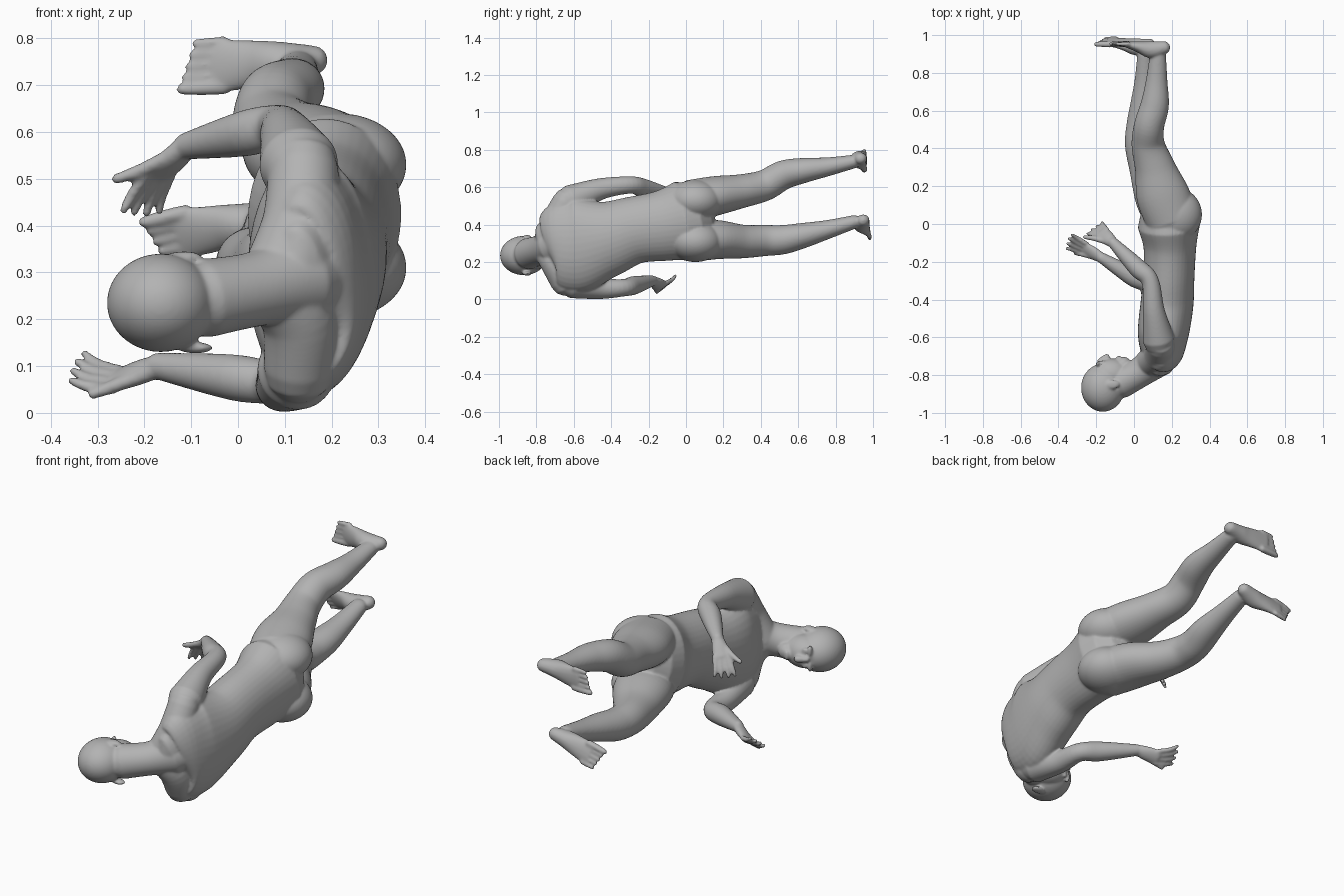
import bpy
import bmesh
from math import cos, sin, pi
from mathutils import Vector, Matrix

default_cube = bpy.data.objects.get("Cube")
if default_cube:
    bpy.data.objects.remove(default_cube, do_unlink=True)

SIDES = 40
STEPS = 6
UPWARD = Vector((0, 0, 1))
bm = bmesh.new()


def spline(sections):
    """Smooth a list of equal-length tuples with a Catmull-Rom curve."""
    result = []
    last = len(sections) - 1
    for i in range(last):
        before, here = sections[max(i - 1, 0)], sections[i]
        there, after = sections[i + 1], sections[min(i + 2, last)]
        for k in range(STEPS):
            t = k / STEPS
            result.append([
                b + t * (c - a + t * (2 * a - 5 * b + 4 * c - d + t * (3 * b - a - 3 * c + d))) / 2
                for a, b, c, d in zip(before, here, there, after)])
    return result + [sections[last]]


def loft(sections, axis=UPWARD):
    """Skin oval sections (x, y, z, half width along axis, half depth), with domed ends."""
    rows = [(Vector((x, y, z)), width, depth) for x, y, z, width, depth in spline(sections)]

    def dome(end, neighbour):
        centre, width, depth = end
        reach = (centre - neighbour[0]).normalized() * min(width, depth)
        angles = [pi / 6, pi / 3, pi * .46]
        return [(centre + reach * sin(t), width * cos(t), depth * cos(t)) for t in angles]

    first_cap = dome(rows[0], rows[1])
    last_cap = dome(rows[-1], rows[-2])
    rows = first_cap[::-1] + rows + last_cap
    rings = []
    for i, (centre, width, depth) in enumerate(rows):
        ahead, behind = rows[min(i + 1, len(rows) - 1)][0], rows[max(i - 1, 0)][0]
        tangent = (ahead - behind).normalized()
        across = (axis - tangent * axis.dot(tangent)).normalized()
        through = tangent.cross(across)
        turns = [2 * pi * k / SIDES for k in range(SIDES)]
        rings.append([bm.verts.new(centre + across * width * cos(turn) + through * depth * sin(turn))
                      for turn in turns])
    for low, high in zip(rings, rings[1:]):
        for k in range(SIDES):
            bm.faces.new((low[k - 1], low[k], high[k], high[k - 1]))
    bm.faces.new(rings[0][::-1])
    bm.faces.new(rings[-1])


def limb(points, radii, axis=UPWARD):
    """Round limb through the points."""
    loft([(*point, radius, radius) for point, radius in zip(points, radii)], axis)


def ball(centre, radii):
    matrix = Matrix.Translation(centre) @ Matrix.Diagonal((*radii, 1))
    bmesh.ops.create_icosphere(bm, subdivisions=4, radius=1, matrix=matrix)


def digit(base, tip, radius, bend=Vector()):
    """Finger or toe that thins towards its tip."""
    middle = base.lerp(tip, .5) + bend
    limb([base, middle, tip], [radius, radius * .95, radius * .75], Vector((.3, .8, .5)))


def arm(shoulder, upper_arm, elbow, wrist):
    forearm = Vector(elbow).lerp(Vector(wrist), .35)
    limb([shoulder, upper_arm, elbow, forearm, wrist], [.085, .058, .046, .049, .029])


def hand(wrist, knuckles, fingertips, thumb_tip, across):
    """The fingers fan out along the across direction, from index to little."""
    wrist, knuckles, fingertips = Vector(wrist), Vector(knuckles), Vector(fingertips)
    across = Vector(across).normalized()
    palm = wrist.lerp(knuckles, .5)
    loft([(*wrist, .028, .024), (*palm, .038, .022), (*knuckles, .04, .015)], across)
    bend = (knuckles - wrist).normalized() * .012
    for place in (-1.5, -.5, .5, 1.5):
        shortening = abs(place - .2) * .06
        tip = (fingertips + across * place * .035).lerp(knuckles, shortening)
        digit(knuckles + across * place * .022, tip, .0125, bend)
    digit(wrist.lerp(knuckles, .35) - across * .02, Vector(thumb_tip), .015, bend)


def leg(across_body, heights):
    """Both legs share their stations and girths, from hip to ankle."""
    stations = [.03, .16, .3, .42, .52, .63, .76, .9]
    widths = [.11, .105, .09, .083, .078, .067, .05, .036]
    depths = [.14, .14, .107, .088, .08, .075, .057, .042]
    loft(list(zip(across_body, stations, heights, widths, depths)))


def foot(heel, forward, inward):
    """The sole starts at the heel; inward points to the big toe side."""
    heel = Vector(heel)
    forward, inward = Vector(forward).normalized(), Vector(inward).normalized()
    rise = forward.cross(inward)
    if rise.y > 0:
        rise.negate()
    shape = [(.03, .032, .034), (.1, .044, .045), (.17, .052, .029), (.24, .058, .015)]
    loft([(*(heel + forward * along + rise * thick), wide, thick)
          for along, wide, thick in shape], inward)
    for toe in range(5):
        root = heel + inward * (.045 - toe * .024) + rise * .015
        radius = .012 if toe else .017
        digit(root + forward * .22, root + forward * (.31 - toe * .007), radius)


# Torso, from the shoulders to the hips
loft([(.14, -.73, .29, .14, .07), (.15, -.69, .3, .22, .11), (.155, -.58, .295, .26, .135),
      (.175, -.42, .325, .205, .14), (.185, -.28, .37, .18, .135), (.19, -.12, .395, .19, .14),
      (.185, -.01, .42, .215, .165)])

# Neck, and the slope from it to each shoulder
limb([(.13, -.71, .29), (.04, -.78, .265), (-.07, -.84, .245)], [.1, .08, .084])
limb([(.08, -.74, .275), (.13, -.7, .4), (.14, -.64, .52)], [.08, .08, .075])
limb([(.08, -.74, .275), (.13, -.7, .2), (.13, -.65, .095)], [.08, .08, .075])

# Head: skull, face, chin, nose and lips
ball((-.165, -.867, .235), (.115, .127, .105))
ball((-.12, -.8, .24), (.105, .088, .08))
ball((-.055, -.745, .245), (.04, .042, .042))
limb([(-.185, -.725, .24), (-.145, -.705, .24)], [.012, .018])
ball((-.08, -.71, .24), (.013, .013, .026))

# Paired features: eyes, brows, ears and buttocks
for side in (-1, 1):
    ball((-.166, -.732, .24 + side * .036), (.011, .011, .018))
    ball((-.19, -.742, .24 + side * .038), (.012, .015, .03))
    ball((-.103 - side * .012, -.85, .236 + side * .097), (.038, .024, .012))
    ball((.215, .05, .42 + side * .11), (.145, .145, .11))

# Right arm and hand
right_wrist = (-.11, -.1, .57)
arm((.13, -.61, .53), (.105, -.46, .59), (.085, -.3, .612), right_wrist)
hand(right_wrist, knuckles=(-.17, -.05, .51), fingertips=(-.21, -.02, .425),
     thumb_tip=(-.26, -.07, .5), across=(.8, .6, 0))

# Left arm and hand
left_wrist = (-.17, -.18, .1)
arm((.125, -.6, .09), (.095, -.46, .06), (.075, -.33, .063), left_wrist)
hand(left_wrist, knuckles=(-.26, -.13, .07), fingertips=(-.35, -.09, .1),
     thumb_tip=(-.31, -.155, .04), across=(.3, .7, .55))

# Right leg and foot
leg(across_body=[.2, .15, .11, .075, .08, .11, .12, .127],
    heights=[.53, .555, .58, .61, .665, .69, .71, .738])
foot(heel=(.19, .968, .755), forward=(-1, 0, -.06), inward=(0, 0, -1))

# Left leg and foot
leg(across_body=[.2, .14, .08, .04, .04, .055, .06, .06],
    heights=[.31, .32, .31, .315, .32, .343, .375, .415])
foot(heel=(.11, .98, .44), forward=(-1, 0, -.23), inward=(-.2, -.3, .9))

# One continuous skin
bmesh.ops.recalc_face_normals(bm, faces=bm.faces)
mesh = bpy.data.meshes.new("body")
bm.to_mesh(mesh)
bm.free()
body = bpy.data.objects.new("body", mesh)
bpy.context.collection.objects.link(body)

skin = bpy.data.materials.new("soft grey")
skin.use_nodes = True
grey = (.45, .45, .45, 1)
skin.diffuse_color = grey
skin.node_tree.nodes["Principled BSDF"].inputs["Base Color"].default_value = grey
mesh.materials.append(skin)

fuse = body.modifiers.new("fuse parts", 'REMESH')
fuse.mode = 'VOXEL'
fuse.voxel_size = .006
fuse.use_smooth_shade = True
soften = body.modifiers.new("soften joins", 'SMOOTH')
soften.factor = .5
soften.iterations = 7
